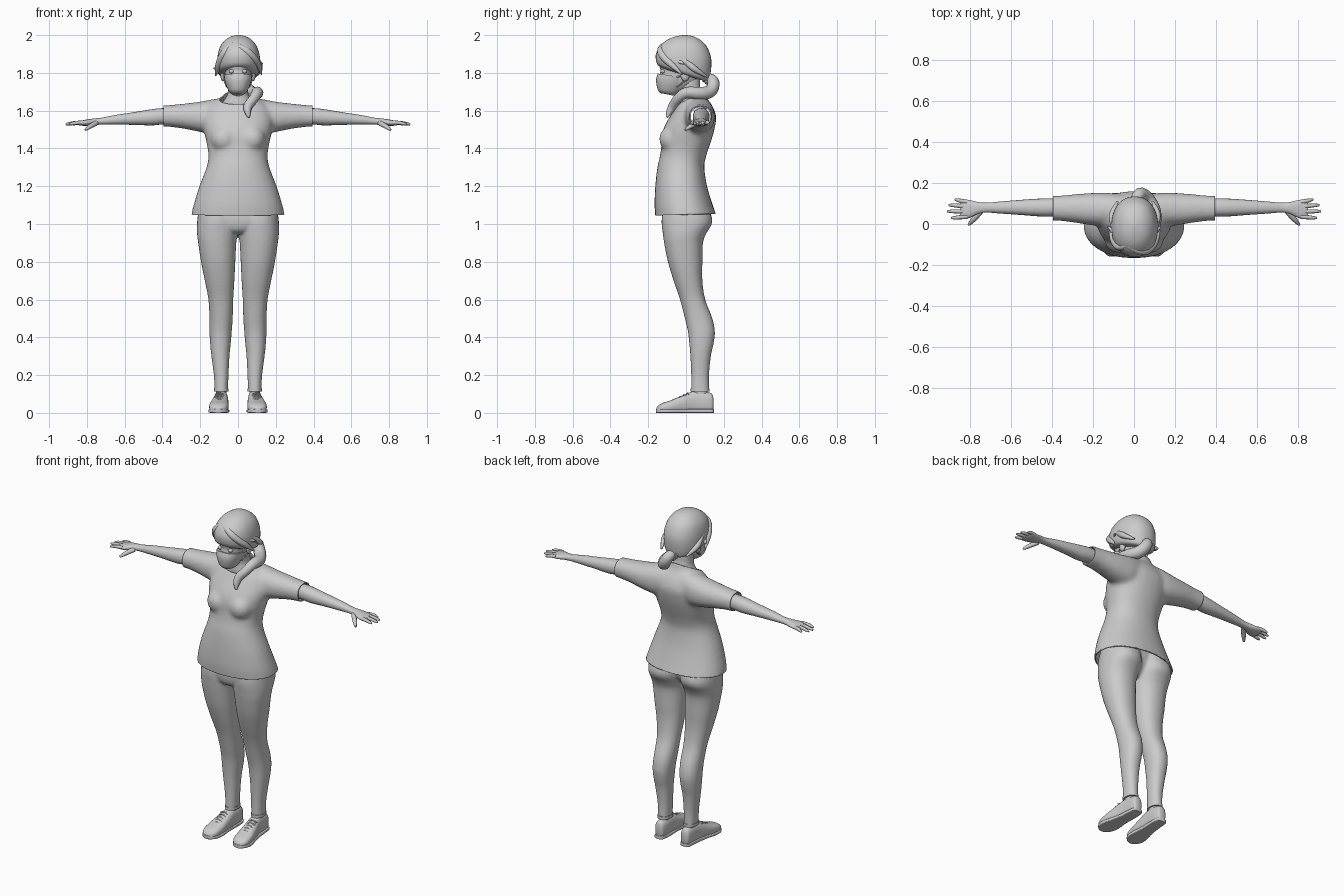
import bpy, bmesh, math
from mathutils import Vector

AXES = {'z': (2, 0, 1), 'x': (0, 1, 2), 'y': (1, 0, 2)}


def link(name, me):
    ob = bpy.data.objects.new(name, me)
    bpy.context.collection.objects.link(ob)
    me.shade_smooth()
    me.set_sharp_from_angle(angle=math.radians(45))
    return ob


def from_bm(name, bm):
    bmesh.ops.recalc_face_normals(bm, faces=bm.faces)
    me = bpy.data.meshes.new(name)
    bm.to_mesh(me)
    bm.free()
    return link(name, me)


def mirror(ob):
    ob.modifiers.new("mirror", 'MIRROR').use_mirror_merge = False
    return ob


def baked(ob):
    dg = bpy.context.evaluated_depsgraph_get()
    return bpy.data.meshes.new_from_object(ob.evaluated_get(dg))


def loft(name, axis, rings, n=28, power=2.2, steps=4):
    """Rings are (position, a_min, a_max, b_min, b_max[, tilt]) along an axis."""
    rings = [tuple(r) + (0,) * (6 - len(r)) for r in rings]
    fine = []
    for i in range(len(rings) - 1):
        quad = [rings[max(i - 1, 0)], rings[i], rings[i + 1], rings[min(i + 2, len(rings) - 1)]]
        for s in range(steps):
            t = s / steps
            fine.append([0.5 * (2 * b + (c - a) * t + (2 * a - 5 * b + 4 * c - d) * t * t
                                + (3 * b - a - 3 * c + d) * t ** 3) for a, b, c, d in zip(*quad)])
    fine.append(rings[-1])
    it, ia, ib = AXES[axis]
    bm = bmesh.new()
    loops = []
    for t, a0, a1, b0, b1, tilt in fine:
        loop = []
        for k in range(n):
            c, s = math.cos(2 * math.pi * k / n), math.sin(2 * math.pi * k / n)
            da = math.copysign(abs(c) ** (2 / power), c) * (a1 - a0) / 2
            db = math.copysign(abs(s) ** (2 / power), s) * (b1 - b0) / 2
            p = [0, 0, 0]
            p[it], p[ia], p[ib] = t + tilt * db, (a0 + a1) / 2 + da, (b0 + b1) / 2 + db
            loop.append(bm.verts.new(p))
        loops.append(loop)
    for A, B in zip(loops, loops[1:]):
        for k in range(n):
            bm.faces.new((A[k], A[(k + 1) % n], B[(k + 1) % n], B[k]))
    bm.faces.new(loops[0])
    bm.faces.new(loops[-1])
    return from_bm(name, bm)


def tube(name, pts, res=4):
    """Smooth tapered tube through (x, y, z, radius) points."""
    cu = bpy.data.curves.new(name, 'CURVE')
    cu.dimensions, cu.bevel_depth, cu.bevel_resolution = '3D', 1, res
    cu.use_fill_caps, cu.resolution_u = True, 6
    sp = cu.splines.new('NURBS')
    sp.points.add(len(pts) - 1)
    for p, (x, y, z, r) in zip(sp.points, pts):
        p.co, p.radius = (x, y, z, 1), r
    sp.order_u, sp.use_endpoint_u = min(3, len(pts)), True
    tmp = bpy.data.objects.new(name, cu)
    bpy.context.collection.objects.link(tmp)
    me = baked(tmp)
    bpy.data.objects.remove(tmp)
    return link(name, me)


def ball(name, c, r):
    bm = bmesh.new()
    bmesh.ops.create_uvsphere(bm, u_segments=20, v_segments=12, radius=1)
    for v in bm.verts:
        v.co = Vector(c) + Vector(a * b for a, b in zip(v.co, r))
    return from_bm(name, bm)


def fuse(name, parts, voxel, smooth, cuts):
    """Melt parts into one skin, then trim it with (point, normal) planes."""
    bm = bmesh.new()
    for p in parts:
        bm.from_mesh(baked(p))
        bpy.data.objects.remove(p)
    ob = from_bm(name + "_raw", bm)
    rm = ob.modifiers.new("remesh", 'REMESH')
    rm.mode, rm.voxel_size = 'VOXEL', voxel
    sm = ob.modifiers.new("smooth", 'SMOOTH')
    sm.factor, sm.iterations = 0.5, smooth
    bm = bmesh.new()
    bm.from_mesh(baked(ob))
    bpy.data.objects.remove(ob)
    for co, no in cuts:
        bmesh.ops.bisect_plane(bm, geom=bm.verts[:] + bm.edges[:] + bm.faces[:],
                               plane_co=co, plane_no=no, clear_outer=True)
    return from_bm(name, bm)


# Shirt: torso, bust and sleeves fused, with open hem, cuffs and neckline
torso = loft("torso", 'z', [
    (1.00, -.255, .255, -.162, .172, .03), (1.05, -.247, .247, -.163, .158, .03),
    (1.1, -.236, .236, -.167, .142), (1.2, -.205, .205, -.163, .112), (1.3, -.167, .167, -.152, .097),
    (1.36, -.157, .157, -.138, .107), (1.42, -.165, .165, -.13, .127), (1.47, -.176, .176, -.128, .143),
    (1.52, -.185, .185, -.113, .155), (1.57, -.185, .185, -.085, .16), (1.62, -.165, .165, -.055, .143),
    (1.655, -.12, .12, -.035, .12), (1.68, -.08, .08, -.025, .105), (1.73, -.065, .065, -.025, .095)])
sleeve = mirror(loft("sleeve", 'x', [
    (.05, 0, .14, 1.5, 1.672), (.12, -.01, .152, 1.478, 1.663), (.2, -.007, .152, 1.487, 1.648),
    (.28, .005, .146, 1.503, 1.638), (.36, .015, .139, 1.514, 1.63), (.45, .018, .136, 1.516, 1.624)]))
bust = mirror(ball("bust", (.075, -.075, 1.45), (.07, .068, .07)))
shirt = fuse("shirt", [torso, sleeve, bust], .012, 8, [
    ((0, 0, 1.05), (0, .03, -1)), ((.395, 0, 0), (1, 0, 0)), ((-.395, 0, 0), (-1, 0, 0)),
    ((0, .03, 1.672), (0, -.45, .89))])
sol = shirt.modifiers.new("thickness", 'SOLIDIFY')
sol.thickness, sol.offset = .007, -1

# Trousers: two legs and pelvis fused
leg = mirror(loft("leg", 'z', [
    (1.16, .0, .19, -.105, .09), (1.05, .0, .212, -.126, .133), (1.0, .0, .217, -.129, .137),
    (.95, .002, .217, -.123, .108), (.9, .009, .211, -.116, .09), (.8, .014, .196, -.096, .087),
    (.7, .019, .176, -.066, .087), (.6, .025, .157, -.032, .102), (.5, .028, .151, -.006, .14),
    (.43, .033, .151, .01, .153), (.37, .038, .148, .017, .147), (.3, .045, .141, .023, .132),
    (.2, .05, .128, .027, .122), (.12, .053, .124, .027, .123), (.08, .053, .124, .027, .123)]))
pelvis = loft("pelvis", 'z', [
    (1.2, -.17, .17, -.11, .08), (1.1, -.2, .2, -.12, .095), (1.02, -.2, .2, -.127, .09),
    (.97, -.12, .12, -.115, .06), (.95, -.06, .06, -.09, .04)])
fuse("trousers", [leg, pelvis], .008, 6, [((0, 0, .118), (0, 0, -1)), ((0, 0, 1.16), (0, 0, 1))])
mirror(loft("trouser_cuff", 'z', [(.112, .051, .126, .025, .125), (.13, .051, .126, .025, .125)], steps=1))
mirror(loft("ankle", 'z', [(.06, .06, .115, .035, .115), (.15, .06, .116, .035, .115)], steps=1))

# Shoes
mirror(loft("shoe", 'y', [
    (.145, .07, .105, .02, .08), (.135, .06, .115, .002, .103), (.1, .053, .121, 0, .112),
    (.04, .052, .126, 0, .115), (-.02, .05, .14, 0, .092), (-.08, .05, .152, 0, .067),
    (-.125, .057, .15, 0, .052), (-.148, .075, .135, .004, .037), (-.156, .092, .118, .01, .026)], power=2.6))
mirror(loft("shoe_sole", 'y', [
    (.147, .07, .107, 0, .02), (.135, .057, .119, 0, .02), (.08, .051, .125, 0, .02),
    (0, .053, .135, 0, .02), (-.08, .046, .156, 0, .02), (-.125, .054, .153, 0, .02),
    (-.15, .075, .135, 0, .02), (-.158, .092, .12, 0, .02)], power=6))
for i in range(5):
    y, z = -.07 + i * .018, .07 + i * .0085
    for a, b in ((0, .012), (.012, 0)):
        mirror(tube("lace", [(.075, y + a, z - .006, .003), (.098, y + .006, z + .008, .003),
                             (.122, y + b, z - .006, .003)], 1))

# Arms, palms and fingers
mirror(loft("arm", 'x', [
    (.3, .04, .12, 1.53, 1.61), (.4, .037, .125, 1.527, 1.613), (.46, .037, .124, 1.522, 1.607),
    (.55, .044, .118, 1.525, 1.592), (.65, .051, .11, 1.526, 1.577), (.72, .056, .104, 1.526, 1.563),
    (.76, .05, .107, 1.524, 1.559), (.8, .031, .116, 1.52, 1.553), (.835, .024, .117, 1.521, 1.546),
    (.85, .032, .11, 1.526, 1.541)], n=20))
for y0, x1, y1 in ((.108, .875, .118), (.085, .905, .092), (.061, .912, .062), (.036, .893, .03)):
    mirror(tube("finger", [(.815, y0, 1.537, .011), (.85, (y0 + y1) / 2, 1.537, .0105),
                           (x1 - .015, y1, 1.531, .009), (x1, y1, 1.527, .005)], 2))
mirror(tube("thumb", [(.75, .06, 1.535, .014), (.775, .032, 1.522, .014),
                      (.795, .01, 1.508, .011), (.808, -.004, 1.498, .006)], 2))

# Neck and head
loft("neck", 'z', [(1.6, -.11, .11, -.035, .11), (1.64, -.085, .085, -.038, .1), (1.68, -.058, .058, -.035, .085),
                   (1.72, -.052, .052, -.04, .075), (1.78, -.052, .052, -.05, .075)])
loft("head", 'z', [
    (1.69, -.025, .025, -.13, -.06), (1.7, -.038, .038, -.14, -.02), (1.73, -.056, .056, -.147, .035),
    (1.77, -.067, .067, -.146, .08), (1.81, -.073, .073, -.135, .1), (1.85, -.08, .08, -.14, .1),
    (1.92, -.075, .075, -.11, .08), (1.95, -.05, .05, -.07, .04)])
mirror(ball("eye", (.034, -.122, 1.808), (.015, .013, .011)))
mirror(ball("ear", (.08, -.005, 1.79), (.013, .024, .034)))

# Face mask with ear straps
loft("face_mask", 'z', [
    (1.686, -.028, .028, -.135, -.06, -.2), (1.7, -.046, .046, -.148, -.04, -.15),
    (1.73, -.062, .062, -.156, -.01, -.1), (1.76, -.071, .071, -.158, .0, -.1),
    (1.785, -.074, .074, -.15, .0, -.15)])
mirror(tube("mask_strap", [(.07, -.05, 1.775, .004), (.078, -.02, 1.79, .004), (.086, .02, 1.81, .004)], 1))
mirror(tube("lower_strap", [(.06, -.05, 1.725, .004), (.07, -.01, 1.75, .004), (.084, .02, 1.785, .004)], 1))

# Hair cap, higher at the brow than at the nape
loft("hair", 'z', [
    (1.79, -.08, .08, -.125, .1, -.3), (1.803, -.102, .107, -.15, .12, -.3),
    (1.84, -.11, .117, -.159, .132, -.2), (1.89, -.108, .115, -.159, .133, -.08),
    (1.94, -.094, .1, -.14, .11), (1.975, -.066, .073, -.1, .075),
    (1.993, -.036, .042, -.055, .04), (2.0, -.008, .012, -.015, .005)], n=36)
# Loose locks swept from the parting
for pts in (
        [(-.03, -.11, 1.955, .008), (.03, -.14, 1.93, .022), (.085, -.12, 1.88, .02), (.115, -.06, 1.83, .016), (.125, -.02, 1.79, .003)],
        [(-.03, -.1, 1.96, .008), (-.065, -.12, 1.92, .02), (-.095, -.09, 1.87, .02), (-.108, -.05, 1.82, .016), (-.118, -.02, 1.785, .003)],
        [(.1, -.03, 1.88, .012), (.113, .02, 1.84, .018), (.115, .06, 1.81, .016), (.09, .11, 1.78, .005)],
        [(-.095, -.03, 1.88, .012), (-.106, .02, 1.84, .018), (-.105, .06, 1.81, .016), (-.08, .11, 1.78, .005)],
        [(-.1, -.04, 1.83, .012), (-.117, -.02, 1.82, .008), (-.132, -.01, 1.825, .002)],
        [(.105, -.04, 1.86, .012), (.122, -.02, 1.855, .008), (.132, -.01, 1.845, .002)]):
    tube("hair_lock", pts)
# Side ponytail over the shoulder, with its tie
tube("ponytail", [
    (.0, .09, 1.77, .02), (.015, .135, 1.775, .03), (.035, .15, 1.735, .033), (.065, .125, 1.695, .035),
    (.1, .07, 1.69, .034), (.105, .0, 1.7, .03), (.085, -.045, 1.665, .026), (.05, -.07, 1.625, .025),
    (.05, -.09, 1.59, .018), (.058, -.1, 1.565, .006)])
tube("hair_tie", [(.005, .105, 1.772, .034), (.01, .122, 1.773, .034)])
